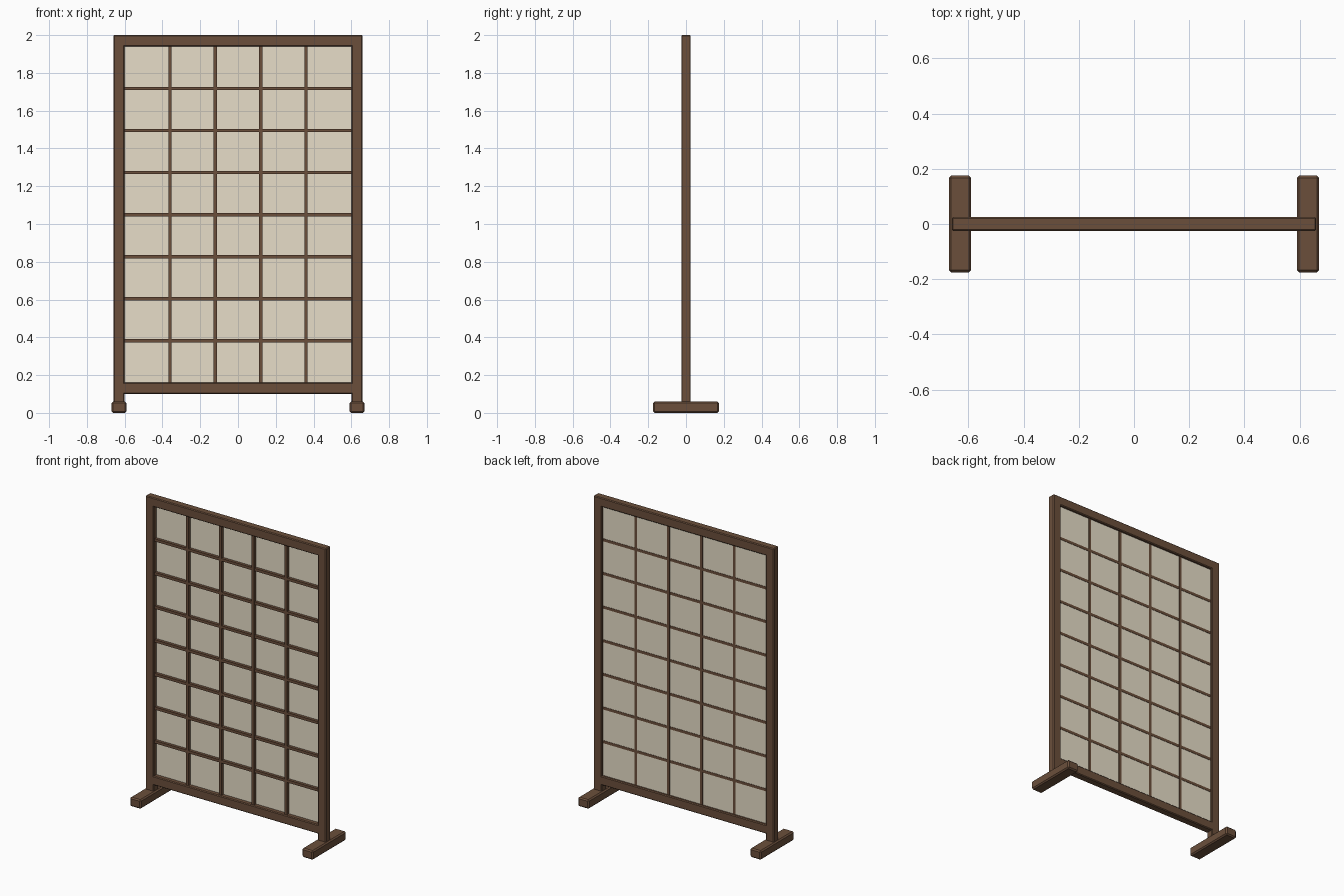
import bpy

if "Cube" in bpy.data.objects:
    bpy.data.objects.remove(bpy.data.objects["Cube"])

def material(name, rgba):
    m = bpy.data.materials.new(name)
    m.diffuse_color = rgba
    m.use_nodes = True
    m.node_tree.nodes["Principled BSDF"].inputs["Base Color"].default_value = m.diffuse_color
    return m

WOOD = material("dark_wood", (0.147, 0.078, 0.044, 1))
PAPER = material("rice_paper", (0.80, 0.73, 0.58, 0.85))

def box(name, x, y, z, mat, bevel=0.0):
    """Box from (min, max) ranges along each axis, with an optional chamfer."""
    bpy.ops.mesh.primitive_cube_add(size=1, location=[(a + b) / 2 for a, b in (x, y, z)])
    ob = bpy.context.object
    ob.name = name
    ob.scale = [b - a for a, b in (x, y, z)]
    bpy.ops.object.transform_apply(location=False, rotation=False, scale=True)
    ob.data.materials.append(mat)
    if bevel:
        mod = ob.modifiers.new("chamfer", 'BEVEL')
        mod.width = bevel
        mod.segments = 1
    return ob

IN, OUT, BOT, TOP = 0.60, 0.66, 0.16, 1.94
D = (-0.025, 0.025)

# Posts and feet
for side, s in (("left", -1), ("right", 1)):
    box(side + "_post", sorted((s * IN, s * OUT)), D, (0.05, 2.0), WOOD, 0.005)
    box(side + "_foot", sorted((s * 0.59, s * 0.67)), (-0.175, 0.175), (0, 0.06), WOOD, 0.008)

# Rails
box("top_rail", (-IN - 0.01, IN + 0.01), D, (TOP, 2.0), WOOD, 0.005)
box("bottom_rail", (-IN - 0.01, IN + 0.01), D, (0.10, BOT), WOOD, 0.005)

# Paper panel
box("paper_panel", (-IN, IN), (0.005, 0.009), (BOT, TOP), PAPER)

# Lattice bars
H = 0.009
for i in range(1, 5):
    x = -IN + i * 2 * IN / 5
    box("vertical_bar_%d" % i, (x - H, x + H), (-0.015, 0.012), (BOT - 0.005, TOP + 0.005), WOOD)
for i in range(1, 8):
    z = BOT + i * (TOP - BOT) / 8
    box("horizontal_bar_%d" % i, (-IN - 0.005, IN + 0.005), (-0.014, 0.011), (z - H, z + H), WOOD)
